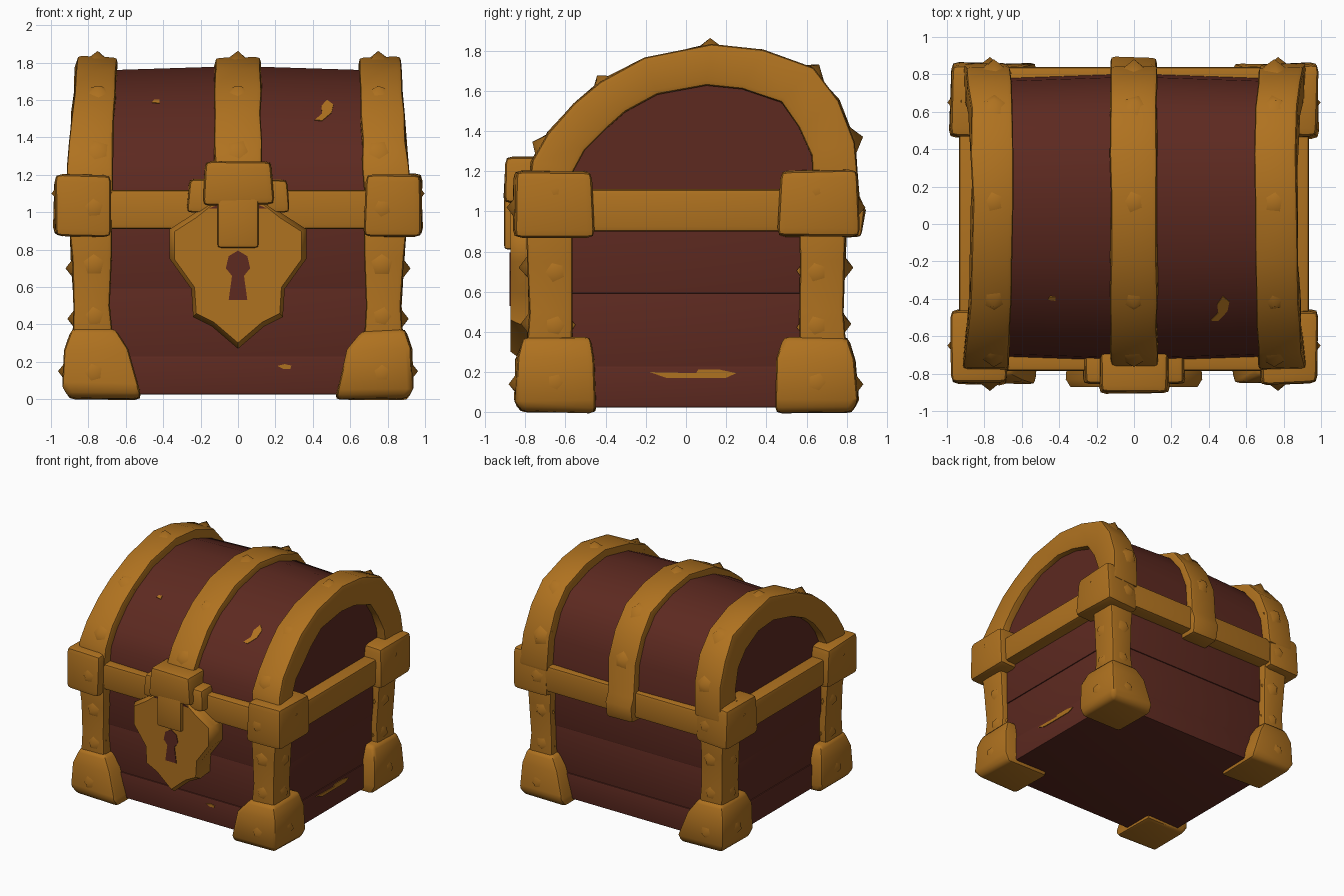
import bpy, bmesh, math, random
from mathutils import Vector, Matrix

if "Cube" in bpy.data.objects:
    bpy.data.objects.remove(bpy.data.objects["Cube"])

random.seed(4)


def material(name, col):
    m = bpy.data.materials.new(name)
    m.diffuse_color = (*col, 1)
    m.use_nodes = True
    m.node_tree.nodes["Principled BSDF"].inputs["Base Color"].default_value = m.diffuse_color
    return m


GOLD = material("aged gold", (0.43, 0.168, 0.014))
WOOD = material("dark red wood", (0.11, 0.0225, 0.0145))


def finish(name, bm, mat, bevel=0.0, jitter=0.0):
    """Turn a bmesh into a named object with soft, slightly uneven edges."""
    for v in bm.verts:
        v.co += Vector([random.uniform(-jitter, jitter) for _ in range(3)])
    bmesh.ops.recalc_face_normals(bm, faces=bm.faces[:])
    if bevel:
        sharp = [e for e in bm.edges if e.calc_face_angle(0) > 0.6]
        bmesh.ops.bevel(bm, geom=sharp, offset=bevel, segments=2, profile=0.6,
                        affect='EDGES', clamp_overlap=True)
    me = bpy.data.meshes.new(name)
    for f in bm.faces:
        f.smooth = True
    bm.to_mesh(me)
    bm.free()
    me.set_sharp_from_angle(angle=math.radians(50))
    me.materials.append(mat)
    ob = bpy.data.objects.new(name, me)
    bpy.context.collection.objects.link(ob)
    return ob


def box(name, x, y, z, mat, bevel=0.03, taper=1.0, jitter=0.0):
    """Box from (min, max) ranges; the top is scaled by taper."""
    bm = bmesh.new()
    bmesh.ops.create_cube(bm, size=1)
    mid = [sum(r) / 2 for r in (x, y, z)]
    dim = [abs(r[1] - r[0]) for r in (x, y, z)]
    for v in bm.verts:
        k = taper if v.co.z > 0 else 1
        v.co = Vector((mid[0] + v.co.x * dim[0] * k,
                       mid[1] + v.co.y * dim[1] * k, mid[2] + v.co.z * dim[2]))
    return finish(name, bm, mat, bevel, jitter)


def loft(name, rings, mat, bevel=0.0, jitter=0.0):
    """Skin a series of equal-length rings and cap both ends."""
    bm = bmesh.new()
    vs = [[bm.verts.new(p) for p in r] for r in rings]
    n = len(vs[0])
    for a, b in zip(vs, vs[1:]):
        for i in range(n):
            j = (i + 1) % n
            bm.faces.new((a[i], a[j], b[j], b[i]))
    bm.faces.new(vs[0])
    bm.faces.new(vs[-1])
    return finish(name, bm, mat, bevel, jitter)


# lid profile (y, z) of the metal trim; wood and inner edges are scaled copies
ARCH = [(-0.79, 1.08), (-0.77, 1.25), (-0.69, 1.39), (-0.56, 1.53), (-0.42, 1.65),
        (-0.2, 1.76), (0.12, 1.83), (0.38, 1.80), (0.63, 1.71), (0.76, 1.55),
        (0.84, 1.35), (0.86, 1.08)]


def scaled(p, k):
    return (0.03 + (p[0] - 0.03) * k, 1.08 + (p[1] - 1.08) * k)


# wooden body in three stacked boards
for i, (z0, z1, d) in enumerate([(0.025, 0.23, 0.0), (0.22, 0.6, -0.008), (0.59, 1.09, 0.0)]):
    box(f"body_board_{i}", (-0.835 - d, 0.835 + d), (-0.71 - d, 0.73 + d), (z0, z1), WOOD, 0.012)

# wooden lid, slightly fuller in the middle
loft("lid_wood", [[(x, *scaled(p, k)) for p in ARCH]
                  for x, k in ((-0.83, 0.9), (0, 0.935), (0.83, 0.9))], WOOD)

# arched end trims, leaning outwards towards the bottom
for s in (-1, 1):
    rings = []
    for p in ARCH:
        q = scaled(p, 0.73)
        lean = lambda z: (1.85 - z) * 0.075
        rings.append([(s * (0.645 + lean(p[1]) * 0.5), *p), (s * (0.865 + lean(p[1])), *p),
                      (s * (0.855 + lean(q[1])), *q), (s * (0.645 + lean(q[1]) * 0.5), *q)])
    loft("lid_end_trim", rings, GOLD, 0.025, 0.007)

# centre strap over the lid, running down the back past the band
strap = ARCH + [(0.89, 1.0), (0.87, 0.87)]
rings = []
for i, p in enumerate(strap):
    q = scaled(p, 0.86)
    if i >= len(ARCH):
        q = (0.7, p[1])
    rings.append([(-0.125, *p), (0.125, *p), (0.125, *q), (-0.125, *q)])
loft("lid_centre_strap", rings, GOLD, 0.025, 0.006)

# horizontal bands around the opening
box("front_band", (-0.8, 0.8), (-0.785, -0.65), (0.91, 1.12), GOLD, 0.025)
box("back_band", (-0.8, 0.8), (0.65, 0.84), (0.91, 1.12), GOLD, 0.025)
for s in (-1, 1):
    box("side_band", (s * 0.7, s * 0.935), (-0.6, 0.6), (0.9, 1.11), GOLD, 0.025)

# corner posts, base caps and band blocks
for sx in (-1, 1):
    for sy in (-1, 1):
        post = [[(sx * x, sy * y, z) for x, y in
                 ((0.675 + a, 0.565), (0.875 + b, 0.565), (0.875 + b, 0.79 + c), (0.675 + a, 0.79 + c))]
                for z, a, b, c in ((0.25, -0.01, 0.01, 0.01), (0.5, 0.01, 0.0, -0.01),
                                   (0.75, 0.005, 0.015, 0.0), (0.98, 0.0, 0.03, 0.01))]
        loft("corner_post", post, GOLD, 0.025, 0.006)
        cap = [[(sx * x, sy * y, z) for x, y in ((i, j), (o, j), (o, u), (i, u))]
               for z, i, o, j, u in ((0.0, 0.52, 0.905, 0.45, 0.825),
                                     (0.06, 0.53, 0.935, 0.445, 0.855),
                                     (0.27, 0.59, 0.925, 0.45, 0.845),
                                     (0.37, 0.66, 0.89, 0.48, 0.81))]
        loft("base_corner_cap", cap, GOLD, 0.03, 0.008)
        box("band_corner_block", (sx * 0.68, sx * 0.985), (sy * 0.46, sy * 0.86),
            (0.875, 1.2), GOLD, 0.04, 0.96, 0.01)

# hasp on the front
box("hasp_block", (-0.19, 0.19), (-0.905, -0.65), (1.04, 1.27), GOLD, 0.035, 0.95, 0.006)
box("hasp_flank", (-0.275, 0.275), (-0.855, -0.65), (1.0, 1.175), GOLD, 0.03, 0.95, 0.005)
box("hasp_tongue", (-0.11, 0.11), (-0.905, -0.75), (0.81, 1.08), GOLD, 0.02)

# shield-shaped lock plate
half = [(0.14, 0.39), (0.24, 0.44), (0.25, 0.59), (0.365, 0.75), (0.365, 0.91), (0.24, 0.99), (0.14, 1.07)]
shield = [(0, 0.27)] + half + [(-x, z) for x, z in reversed(half)]
loft("lock_plate", [[(x * k, y, 0.72 + (z - 0.72) * k) for x, z in shield]
                    for y, k in ((-0.68, 0.97), (-0.83, 1.0), (-0.872, 0.93))], GOLD)


def plate(name, outline, mat, y):
    """Thin painted plate facing the front."""
    loft(name, [[(x, d, z) for x, z in outline] for d in (y, y - 0.007)], mat)


# keyhole and the dark gaps beside the tongue
key = [(0.05, 0.53), (0.032, 0.66), (0.065, 0.7), (0.05, 0.765), (0.0, 0.795)]
plate("keyhole", key + [(-x, z) for x, z in reversed(key[:-1])], WOOD, -0.870)
for s in (-1, 1):
    plate("tongue_gap", [(s * 0.112, 1.02), (s * 0.155, 1.02), (s * 0.112, 1.038)], WOOD, -0.870)

# worn paint chips on the wood
plate("front_chip", [(0.21, 0.178), (0.25, 0.188), (0.285, 0.18), (0.28, 0.163), (0.24, 0.163)],
      GOLD, -0.708)
streak = [(-0.18, 0.2), (0.05, 0.195), (0.06, 0.212), (0.17, 0.212), (0.25, 0.195), (0.2, 0.172), (-0.1, 0.172)]
loft("side_chip", [[(x, y, z) for y, z in streak] for x in (0.834, 0.841)], GOLD)


def lid_point(x, t):
    a, b = ARCH[3], ARCH[4]
    p = scaled((a[0] + (b[0] - a[0]) * t, a[1] + (b[1] - a[1]) * t), 0.935 - 0.035 * abs(x) / 0.83)
    return Vector((x, p[0] - 0.003, p[1] + 0.003))


for outline in ([(0.41, -0.02), (0.45, -0.04), (0.5, 0.35), (0.51, 0.75), (0.475, 0.98), (0.445, 0.65), (0.45, 0.3)],
                [(-0.46, 0.84), (-0.42, 0.8), (-0.42, 0.97), (-0.45, 0.97)]):
    top = [lid_point(x, t) for x, t in outline]
    loft("lid_chip", [top, [p + Vector((0, 0.005, -0.005)) for p in top]], GOLD)

# broad jagged dents along the metalwork: (x, y, z), outward direction
studs = [((x, y, z), n) for x in (-0.77, 0.77) for s in (-1, 1)
         for y, z, n in ((s * 0.845, 0.14, (0, s, 0)), (s * 0.785, 0.44, (0, s, 0)),
                         (s * 0.795, 0.72, (0, s, 0)), (s * 0.855, 1.02, (0, s, 0)))]
studs += [((s * x, y, z), (s, 0, 0)) for s in (-1, 1) for y in (-0.65, 0.65)
          for x, z in ((0.925, 0.15), (0.875, 0.43), (0.885, 0.7), (0.96, 1.1))]
studs += [((x, y, z), n) for x in (-0.75, 0, 0.75)
          for y, z, n in ((0.12, 1.825, (0, 0, 1)), (-0.42, 1.645, (0, -0.6, 0.8)),
                          (0.64, 1.70, (0, 0.6, 0.8)), (0.845, 1.36, (0, 1, 0.3)),
                          (-0.73, 1.33, (0, -0.9, 0.4)))]
bm = bmesh.new()
for pos, n in studs:
    turn = Vector(n).to_track_quat('Z', 'Y').to_matrix().to_4x4()
    spin = Matrix.Rotation(random.uniform(0, 1.5), 4, 'Z')
    bmesh.ops.create_cone(bm, cap_ends=True, segments=5, radius1=0.1, radius2=0.0,
                          depth=0.075, matrix=Matrix.Translation(pos) @ turn @ spin)
finish("metal_dents", bm, GOLD)
